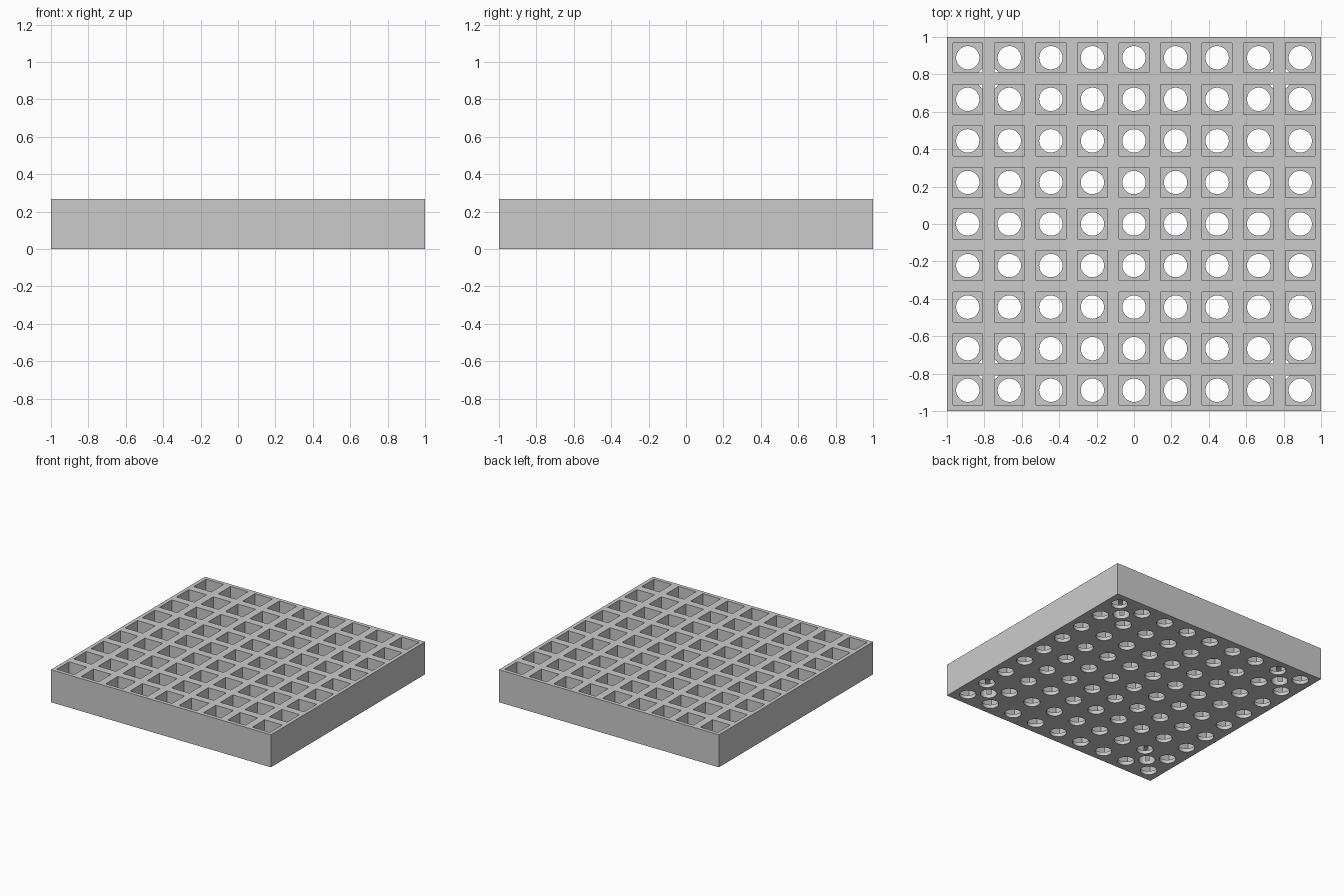
import bpy
import bmesh
from mathutils import Matrix, Vector

cube = bpy.data.objects.get("Cube")
if cube:
    bpy.data.objects.remove(cube, do_unlink=True)

COUNT = 9
PITCH = 2 / COUNT
HEIGHT = 0.267
FLOOR = 0.03
POCKET = 0.16
HOLE_RADIUS = 0.0625
SOCKET_DEPTH = 0.095

grey = bpy.data.materials.new("light_grey")
grey.use_nodes = True
colour = (0.6, 0.6, 0.6, 1)
grey.diffuse_color = colour
grey.node_tree.nodes["Principled BSDF"].inputs["Base Color"].default_value = colour


def add_box(bm, x, y, z0, z1, size):
    place = Matrix.Translation((x, y, (z0 + z1) / 2))
    scale = Matrix.Diagonal(Vector((size, size, z1 - z0, 1)))
    bmesh.ops.create_cube(bm, size=1, matrix=place @ scale)


def add_cylinder(bm, x, y, z0, z1, radius):
    bmesh.ops.create_cone(bm, cap_ends=True, segments=32, radius1=radius,
                          radius2=radius, depth=z1 - z0,
                          matrix=Matrix.Translation((x, y, (z0 + z1) / 2)))


def make_object(name, shape, spots, z0, z1, size):
    bm = bmesh.new()
    for x, y in spots:
        shape(bm, x, y, z0, z1, size)
    mesh = bpy.data.meshes.new(name)
    bm.to_mesh(mesh)
    bm.free()
    mesh.materials.append(grey)
    obj = bpy.data.objects.new(name, mesh)
    bpy.context.collection.objects.link(obj)
    return obj


def cut(target, cutter):
    cutter.hide_render = True
    mod = target.modifiers.new(cutter.name, "BOOLEAN")
    mod.operation = "DIFFERENCE"
    mod.solver = "EXACT"
    mod.object = cutter
    bpy.context.view_layer.objects.active = target
    bpy.ops.object.modifier_apply(modifier=mod.name)
    bpy.data.objects.remove(cutter, do_unlink=True)


steps = [(i - (COUNT - 1) / 2) * PITCH for i in range(COUNT)]
cells = [(x, y) for x in steps for y in steps]
corner = 3.5 * PITCH
corners = [(x, y) for x in (-corner, corner) for y in (-corner, corner)]

# Solid block
tray = make_object("tray", add_box, [(0, 0)], 0, HEIGHT, 2)

# Square pockets open at the top
cut(tray, make_object("pockets", add_box, cells, FLOOR, HEIGHT + 0.1, POCKET))

# Round drain hole through each pocket floor
cut(tray, make_object("drain_holes", add_cylinder, cells, -0.1, FLOOR + 0.05, HOLE_RADIUS))

# Blind sockets under the corner crossings
cut(tray, make_object("corner_sockets", add_cylinder, corners, -0.1, SOCKET_DEPTH, HOLE_RADIUS))

# Crisp flat walls with smooth round holes
bpy.ops.object.select_all(action="DESELECT")
tray.select_set(True)
bpy.context.view_layer.objects.active = tray
bpy.ops.object.shade_smooth_by_angle()
